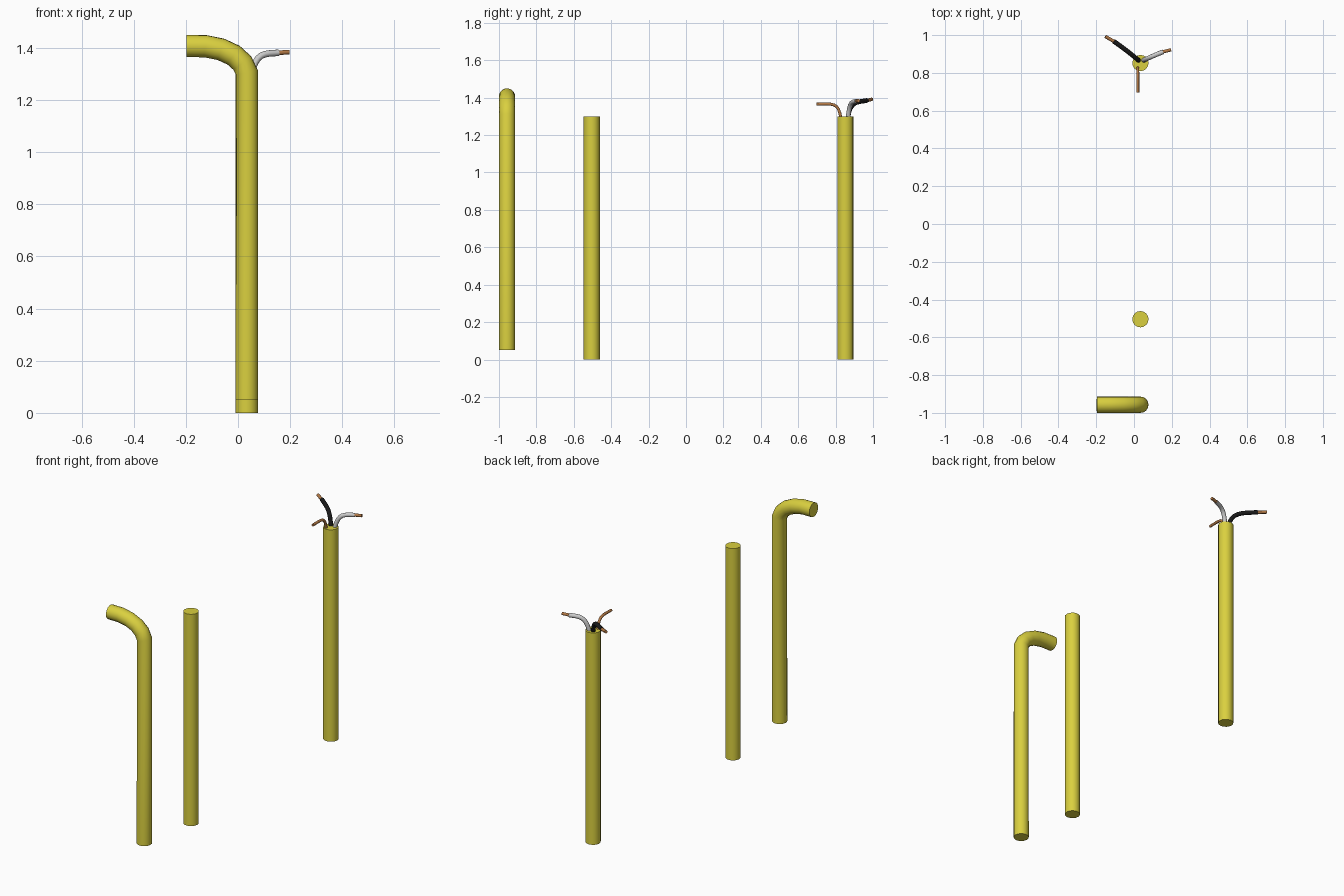
import bpy, bmesh, math
from mathutils import Vector
from mathutils.geometry import interpolate_bezier

if "Cube" in bpy.data.objects:
    bpy.data.objects.remove(bpy.data.objects["Cube"])


def material(name, rgb):
    m = bpy.data.materials.new(name)
    m.diffuse_color = (*rgb, 1)
    m.use_nodes = True
    m.node_tree.nodes["Principled BSDF"].inputs["Base Color"].default_value = m.diffuse_color
    return m


YELLOW = material("yellow_sheath", (0.70, 0.63, 0.05))
WHITE = material("white_insulation", (0.65, 0.65, 0.65))
BLACK = material("black_insulation", (0.01, 0.01, 0.01))
COPPER = material("bare_copper", (0.45, 0.19, 0.06))


def tube(name, path, radius, mat, sides=16):
    """Sweep a capped circle along a path."""
    pts = [Vector(p) for p in path]
    bm = bmesh.new()
    rings = []
    side = None
    for i, p in enumerate(pts):
        a = (p - pts[max(i - 1, 0)]).normalized()
        b = (pts[min(i + 1, len(pts) - 1)] - p).normalized()
        t = (a + b).normalized()
        if side is None:
            side = t.orthogonal()
        side = (side - t * side.dot(t)).normalized()
        up = t.cross(side)
        rings.append([bm.verts.new(p + radius * (math.cos(k) * side + math.sin(k) * up))
                      for k in (2 * math.pi * j / sides for j in range(sides))])
    for r, s in zip(rings, rings[1:]):
        for j in range(sides):
            k = (j + 1) % sides
            bm.faces.new((r[j], r[k], s[k], s[j]))
    bm.faces.new(rings[0][::-1])
    bm.faces.new(rings[-1])
    me = bpy.data.meshes.new(name)
    bm.to_mesh(me)
    bm.free()
    me.materials.append(mat)
    ob = bpy.data.objects.new(name, me)
    bpy.context.collection.objects.link(ob)
    bpy.ops.object.select_all(action='DESELECT')
    ob.select_set(True)
    bpy.context.view_layer.objects.active = ob
    bpy.ops.object.shade_smooth_by_angle(angle=math.radians(40))


def bend(a, b, c, d, n):
    return list(interpolate_bezier(Vector(a), Vector(b), Vector(c), Vector(d), n))


X, R = 0.034, 0.043

# Bent cable, straight cable and stripped cable
y = -0.957
tube("bent_cable", [(X, y, 0.05)] + bend((X, y, 1.305), (0.02, y, 1.37),
     (-0.07, y, 1.417), (-0.197, y, 1.407), 6), R, YELLOW)
tube("straight_cable", [(X, -0.504, 0), (X, -0.504, 1.3)], R, YELLOW)
tube("stripped_cable_sheath", [(X, 0.852, 0), (X, 0.852, 1.3)], R, YELLOW)

# Insulated wires with exposed copper tips
for name, mat, a, b, c, d, tip in (
    ("white", WHITE, (0.050, 0.866, 1.29), (0.068, 0.875, 1.385),
     (0.10, 0.89, 1.377), (0.155, 0.912, 1.381), (0.196, 0.922, 1.384)),
    ("black", BLACK, (0.025, 0.866, 1.29), (0.013, 0.875, 1.385),
     (-0.035, 0.918, 1.375), (-0.107, 0.967, 1.385), (-0.152, 0.993, 1.391)),
):
    tube(name + "_wire", bend(a, b, c, d, 9), 0.0125, mat, 12)
    tube(name + "_wire_tip", [d, tip], 0.009, COPPER, 12)

# Bare ground wire
tube("ground_wire", bend((0.02, 0.828, 1.29), (0.02, 0.815, 1.38),
     (0.02, 0.785, 1.365), (0.02, 0.697, 1.365), 9), 0.008, COPPER, 12)
